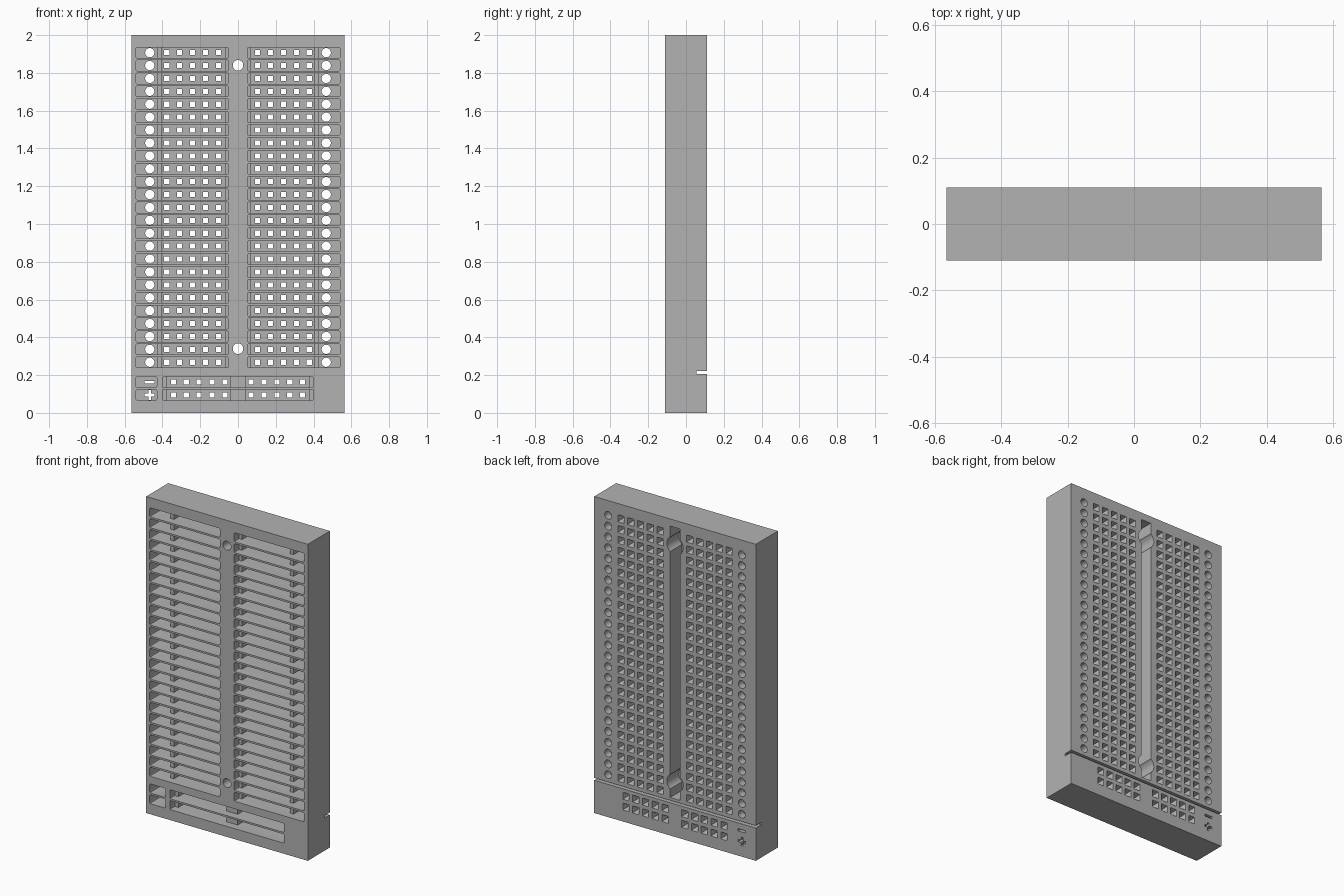
import bpy, bmesh
from math import cos, sin, pi

cube = bpy.data.objects.get("Cube")
if cube:
    bpy.data.objects.remove(cube, do_unlink=True)

W, D, H = 0.565, 0.11, 2.0           # half width, half depth, height
PITCH = 0.0683
STEP_Y, FLOOR_Y = -0.06, 0.06        # rib front and pocket floor
ROWS = [0.268 + i * PITCH for i in range(25)]
RAILS = [0.095, 0.163]
SCREWS = [0.34, 1.84]

grey = bpy.data.materials.new("light grey plastic")
grey.use_nodes = True
grey.diffuse_color = (0.448, 0.448, 0.448, 1)
grey.node_tree.nodes["Principled BSDF"].inputs["Base Color"].default_value = grey.diffuse_color


def box(bm, x0, x1, y0, y1, z0, z1):
    v = [bm.verts.new((x, y, z)) for x in (x0, x1) for y in (y0, y1) for z in (z0, z1)]
    for f in ((0, 1, 3, 2), (4, 6, 7, 5), (0, 4, 5, 1), (2, 3, 7, 6), (0, 2, 6, 4), (1, 5, 7, 3)):
        bm.faces.new([v[i] for i in f])


def plug(bm, x, z, sides, rings):
    """Turned plug along y; rings are (y, radius)."""
    turn = pi / sides
    loops = [[bm.verts.new((x + r * cos(turn + 2 * pi * i / sides), y,
                            z + r * sin(turn + 2 * pi * i / sides)))
              for i in range(sides)] for y, r in rings]
    for a, b in zip(loops, loops[1:]):
        for i in range(sides):
            j = (i + 1) % sides
            bm.faces.new((a[i], a[j], b[j], b[i]))
    bm.faces.new(loops[0])
    bm.faces.new(loops[-1])


def pocket(bm, z, x0, x1, chambers, side=1):
    """Front pocket: comb-shaped plan with recessed ribs, extruded in height."""
    plan = [(x0, -D - 0.05)]
    for a, b in chambers:
        plan += [(a, STEP_Y), (a, FLOOR_Y), (b, FLOOR_Y), (b, STEP_Y)]
    plan.append((x1, -D - 0.05))
    if chambers[0][0] > x0:
        plan.insert(1, (x0, STEP_Y))
    else:
        plan.pop(1)
    if chambers[-1][1] < x1:
        plan.insert(-1, (x1, STEP_Y))
    else:
        plan.pop(-2)
    half = 0.0285
    low = [bm.verts.new((side * x, y, z - half)) for x, y in plan]
    top = [bm.verts.new((side * x, y, z + half)) for x, y in plan]
    bm.faces.new(low)
    bm.faces.new(top)
    n = len(plan)
    for i in range(n):
        j = (i + 1) % n
        bm.faces.new((low[i], low[j], top[j], top[i]))
    # soften the four outer corners
    ends = (side * x0, side * x1)
    edges = [e for v in low + top for e in v.link_edges
             if abs(e.verts[0].co.x - e.verts[1].co.x) < 1e-5
             and abs(e.verts[0].co.z - e.verts[1].co.z) < 1e-5
             and min(abs(v.co.x - k) for k in ends) < 1e-5]
    bmesh.ops.bevel(bm, geom=list(set(edges)), offset=0.007, segments=2,
                    profile=0.5, affect='EDGES')


def finish(bm, name):
    bmesh.ops.recalc_face_normals(bm, faces=bm.faces[:])
    mesh = bpy.data.meshes.new(name)
    bm.to_mesh(mesh)
    bm.free()
    mesh.materials.append(grey)
    obj = bpy.data.objects.new(name, mesh)
    bpy.context.collection.objects.link(obj)
    return obj


# Solid block
bm = bmesh.new()
box(bm, -W, W, -D, D, 0, H)
board = finish(bm, "breadboard_block")

# Contact pockets on the front
bm = bmesh.new()
for z in ROWS:
    for side in (-1, 1):
        pocket(bm, z, 0.05, 0.54, [(0.07, 0.405), (0.43, 0.54)], side)
for z in RAILS:
    pocket(bm, z, -0.4, 0.4, [(-0.375, -0.04), (0.04, 0.375)])
    pocket(bm, z, -0.54, -0.43, [(-0.54, -0.43)])
pockets = finish(bm, "pocket_cutter")

# Pin holes with flared mouths, round holes, polarity marks, screw holes
bm = bmesh.new()
inner, mouth, outside = [h * 2 ** 0.5 for h in (0.0135, 0.022, 0.0254)]
flare = [(0.04, inner), (0.085, inner), (D, mouth), (0.12, outside)]
for side in (-1, 1):
    for i in range(5):
        for z in ROWS:
            plug(bm, side * (0.104 + i * PITCH), z, 4, flare)
        for z in RAILS:
            plug(bm, side * (0.069 + i * PITCH), z, 4, flare)
    for z in ROWS:
        plug(bm, side * 0.467, z, 20, [(0.04, 0.0245), (0.13, 0.0245)])
for z in RAILS:
    box(bm, -0.494, -0.441, 0.04, 0.13, z - 0.007, z + 0.007)
for z in SCREWS:
    plug(bm, 0, z, 24, [(-0.2, 0.028), (0.2, 0.028)])
holes = finish(bm, "hole_cutter")

# Centre channel and the split groove on the back
bm = bmesh.new()
box(bm, -0.034, 0.034, -0.01, 0.2, 0.24, 1.955)
box(bm, -W - 0.1, W + 0.1, 0.055, 0.2, 0.207, 0.222)
channel = finish(bm, "channel_cutter")

# Screw head recesses and the upright of the plus mark
bm = bmesh.new()
for z in SCREWS:
    plug(bm, 0, z, 32, [(-0.01, 0.057), (0.2, 0.057)])
box(bm, -0.4745, -0.4605, 0.045, 0.14, RAILS[0] - 0.0265, RAILS[0] + 0.0265)
recesses = finish(bm, "recess_cutter")

bpy.context.view_layer.objects.active = board
for cutter in (pockets, holes, channel, recesses):
    mod = board.modifiers.new(cutter.name, 'BOOLEAN')
    mod.operation = 'DIFFERENCE'
    mod.solver = 'EXACT'
    mod.object = cutter
    bpy.ops.object.modifier_apply(modifier=mod.name)
    bpy.data.objects.remove(cutter, do_unlink=True)

board.select_set(True)
bpy.ops.object.shade_smooth_by_angle(angle=pi / 6)
